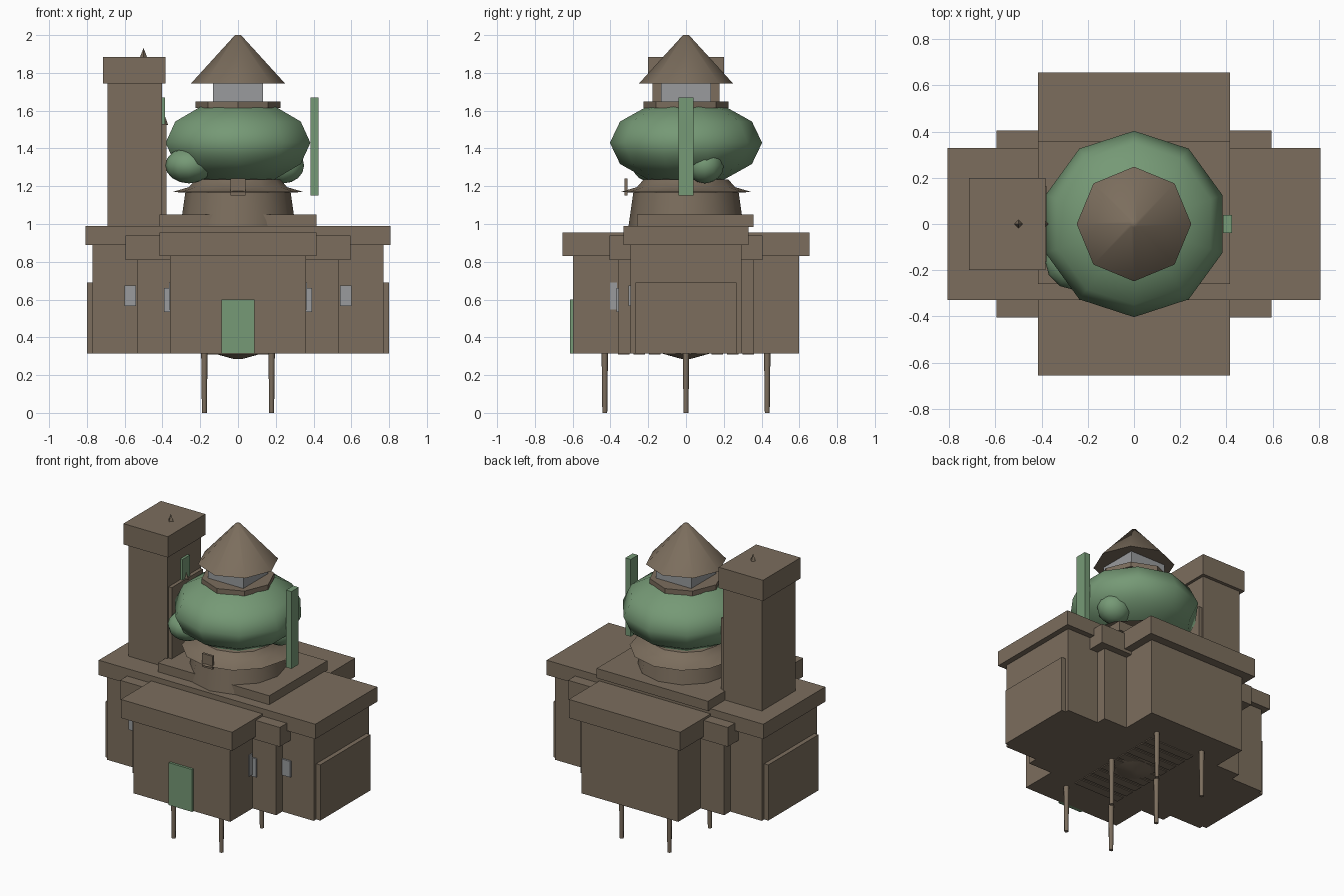
import bpy, math

if "Cube" in bpy.data.objects:
    bpy.data.objects.remove(bpy.data.objects["Cube"])


def material(name, rgb):
    m = bpy.data.materials.new(name)
    m.use_nodes = True
    m.diffuse_color = (*rgb, 1)
    m.node_tree.nodes["Principled BSDF"].inputs["Base Color"].default_value = (*rgb, 1)
    return m


STONE = material("brown stone", (0.20, 0.155, 0.11))
GREEN = material("soft green", (0.18, 0.32, 0.18))
GLASS = material("pale grey", (0.32, 0.33, 0.34))


def finish(name, mat, smooth=None):
    ob = bpy.context.object
    ob.name = name
    ob.data.materials.clear()
    ob.data.materials.append(mat)
    if smooth:
        bpy.ops.object.shade_smooth_by_angle(angle=math.radians(smooth))
    return ob


def box(name, x, y, z, mat=STONE):
    """Box from (low, high) pairs; a single number means symmetric about zero."""
    spans = [s if isinstance(s, tuple) else (-s, s) for s in (x, y, z)]
    bpy.ops.mesh.primitive_cube_add(size=1, location=[(a + b) / 2 for a, b in spans])
    ob = finish(name, mat)
    ob.scale = [b - a for a, b in spans]
    return ob


def cone(name, sides, r1, r2, z1, z2, x=0, y=0, mat=STONE, smooth=None):
    bpy.ops.mesh.primitive_cone_add(vertices=sides, radius1=r1, radius2=r2,
                                    depth=z2 - z1, location=(x, y, (z1 + z2) / 2))
    return finish(name, mat, smooth)


def ellipsoid(name, segments, rings, loc, size, mat, smooth=60):
    bpy.ops.mesh.primitive_uv_sphere_add(segments=segments, ring_count=rings, location=loc)
    ob = finish(name, mat, smooth)
    ob.scale = size
    return ob


def lathe(name, profile, sides, mat, smooth):
    verts, faces, n = [], [], len(profile)
    for i in range(sides):
        a = 2 * math.pi * i / sides
        verts += [(r * math.cos(a), r * math.sin(a), z) for r, z in profile]
        j = (i + 1) % sides
        faces += [(i * n + k, j * n + k, j * n + k + 1, i * n + k + 1) for k in range(n - 1)]
    mesh = bpy.data.meshes.new(name)
    mesh.from_pydata(verts, [], faces)
    ob = bpy.data.objects.new(name, mesh)
    bpy.context.collection.objects.link(ob)
    bpy.ops.object.select_all(action="DESELECT")
    bpy.context.view_layer.objects.active = ob
    ob.select_set(True)
    return finish(name, mat, smooth)


# Main building: three crossing blocks, each with an overhanging roof
FLOOR = 0.315
box("side_wing_walls", 0.77, 0.293, (FLOOR, 0.89))
box("side_wing_roof", 0.807, 0.33, (0.89, 0.99))
box("front_wing_walls", 0.36, 0.597, (FLOOR, 0.83))
box("front_wing_roof", 0.415, 0.655, (0.83, 0.955))
box("corner_block_walls", 0.535, 0.358, (FLOOR, 0.81))
box("corner_block_roof", 0.595, 0.405, (0.81, 0.94))
box("roof_terrace", 0.415, (-0.26, 0.358), (0.985, 1.05))
box("front_door", 0.088, (-0.613, -0.59), (FLOOR, 0.6), GREEN)

# Mirrored side panels and front windows
for side, s in (("left", 1), ("right", -1)):
    def mirror(a, b):
        return tuple(sorted((s * a, s * b)))
    box(side + "_wing_panel", mirror(0.76, 0.8), 0.267, (FLOOR, 0.69))
    box(side + "_outer_window", mirror(0.54, 0.602), (-0.305, -0.285), (0.567, 0.675), GLASS)
    box(side + "_inner_window", mirror(0.355, 0.392), (-0.368, -0.35), (0.535, 0.66), GLASS)
    box(side + "_wing_window", mirror(0.355, 0.366), (-0.402, -0.366), (0.547, 0.69), GLASS)

# Legs, floor grating and hatch
for x in (-0.178, 0.178):
    for y in (-0.43, 0, 0.43):
        cone("leg", 8, 0.013, 0.017, 0, FLOOR + 0.01, x, y, smooth=50)
for i in range(9):
    y = -0.33 + i * 0.0825
    box("floor_slat", 0.17, (y - 0.03, y + 0.03), (FLOOR - 0.006, FLOOR + 0.002))
cone("floor_hatch", 16, 0.025, 0.13, 0.286, FLOOR, smooth=40)

# Dome pedestal with flared skirt
cone("dome_drum", 12, 0.305, 0.277, 0.985, 1.18, smooth=40)
lathe("drum_skirt", [(0.27, 1.165), (0.345, 1.17), (0.26, 1.195), (0.225, 1.235), (0.1, 1.245)],
      12, STONE, 40)
box("skirt_plaque", 0.039, (-0.326, -0.31), (1.15, 1.24))

# Dome with bulges
ellipsoid("dome", 10, 6, (0, 0, 1.43), (0.403, 0.403, 0.225), GREEN)
ellipsoid("front_bulge", 12, 8, (-0.26, -0.16, 1.31), (0.125, 0.125, 0.095), GREEN)
ellipsoid("side_bulge", 12, 8, (0.24, 0.1, 1.31), (0.11, 0.1, 0.095), GREEN)
box("dome_fin", (0.385, 0.425), 0.039, (1.15, 1.67), GREEN)

# Lantern on top of the dome
cone("lantern_base", 8, 0.225, 0.225, 1.615, 1.648)
box("lantern", 0.132, 0.132, (1.64, 1.75), GLASS)
cone("lantern_roof", 8, 0.248, 0.016, 1.745, 2.0, smooth=50)

# Tower on the right side
box("tower_shaft", (-0.69, -0.402), 0.178, (0.985, 1.75))
box("tower_cap", (-0.714, -0.383), 0.2, (1.745, 1.885))
cone("tower_spike", 4, 0.02, 0, 1.88, 1.932, -0.5)
box("tower_panel", (-0.41, -0.378), 0.165, (0.985, 1.53))
cone("panel_spike", 4, 0.018, 0, 1.525, 1.575, -0.388)
box("tower_shutter", (-0.41, -0.386), 0.039, (1.53, 1.67), GREEN)
